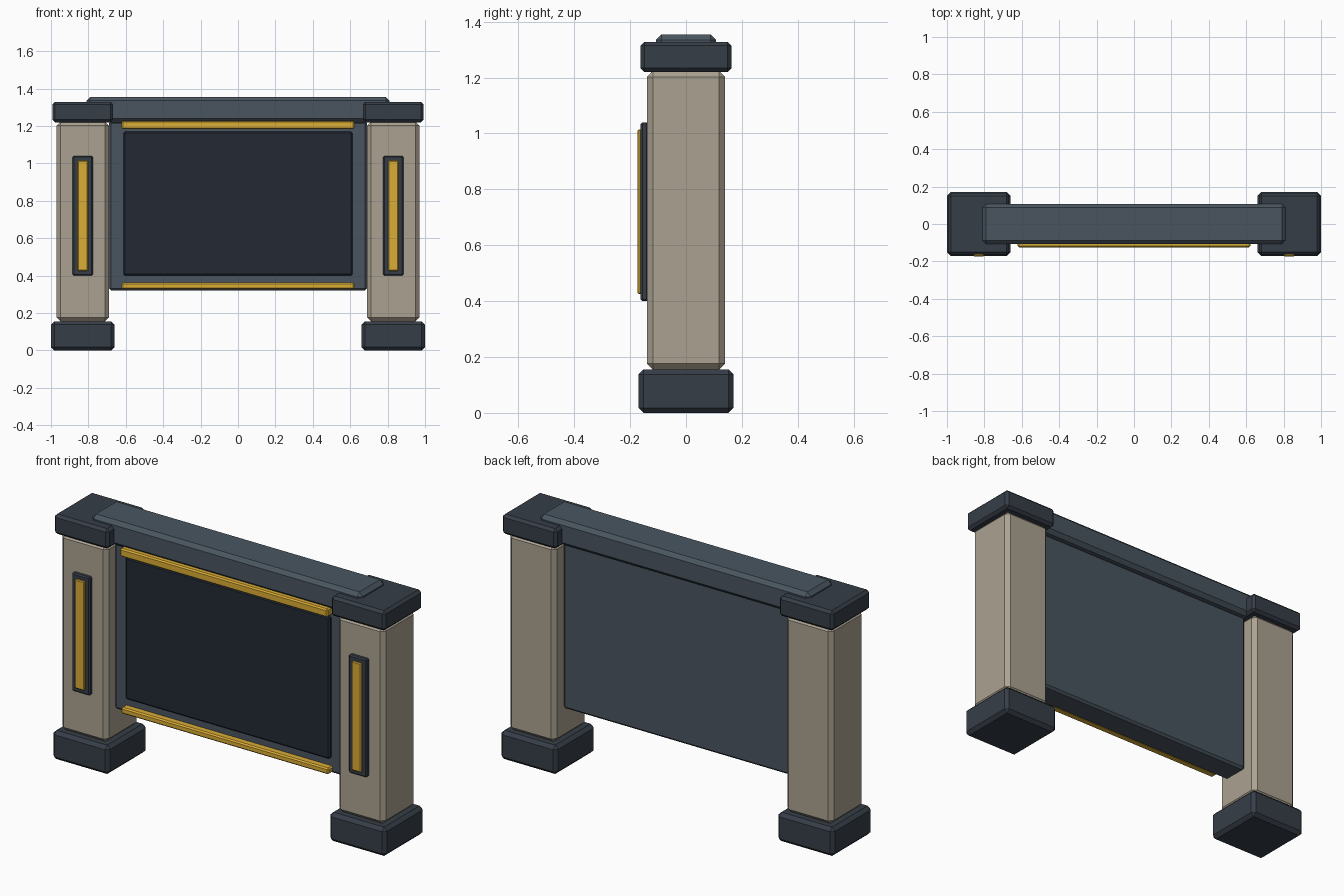
import bpy
import bmesh
from mathutils import Vector

if "Cube" in bpy.data.objects:
    bpy.data.objects.remove(bpy.data.objects["Cube"])


def material(name, rgb):
    m = bpy.data.materials.new(name)
    # picture colours converted from sRGB to linear
    m.diffuse_color = [(c / 255) ** 2.2 for c in rgb] + [1.0]
    m.use_nodes = True
    m.node_tree.nodes["Principled BSDF"].inputs["Base Color"].default_value = m.diffuse_color
    return m


STONE = material("stone", (170, 161, 144))
DARK = material("dark_slate", (57, 64, 73))
SLATE = material("slate", (75, 86, 96))
SCREEN = material("screen", (39, 45, 55))
GOLD = material("gold", (218, 172, 56))


def block(name, x, y, z, chamfer, mat):
    """Chamfered box spanning the given (min, max) ranges."""
    lo, hi = Vector((x[0], y[0], z[0])), Vector((x[1], y[1], z[1]))
    bm = bmesh.new()
    bmesh.ops.create_cube(bm, size=1)
    for v in bm.verts:
        v.co = (lo + hi) / 2 + v.co * (hi - lo)
    bmesh.ops.bevel(bm, geom=bm.edges[:], offset=chamfer, segments=1,
                    affect='EDGES', profile=0.5)
    mesh = bpy.data.meshes.new(name)
    bm.to_mesh(mesh)
    bm.free()
    mesh.materials.append(mat)
    obj = bpy.data.objects.new(name, mesh)
    bpy.context.collection.objects.link(obj)
    return obj


# posts with base, cap and front light, one set per side
for side, cx in (("left", -0.83), ("right", 0.83)):
    def part(name, half_width, y, z, chamfer, mat):
        block(f"{side}_{name}", (cx - half_width, cx + half_width), y, z, chamfer, mat)

    part("base", 0.17, (-0.17, 0.17), (0, 0.156), 0.018, DARK)
    part("post", 0.14, (-0.14, 0.14), (0.154, 1.224), 0.022, STONE)
    part("cap", 0.163, (-0.163, 0.163), (1.22, 1.328), 0.014, DARK)
    part("light_plate", 0.054, (-0.162, -0.135), (0.40, 1.04), 0.006, DARK)
    part("light_strip", 0.028, (-0.173, -0.155), (0.425, 1.015), 0.004, GOLD)

# top beam resting over the caps
block("top_beam", (-0.81, 0.81), (-0.108, 0.108), (1.22, 1.355), 0.02, SLATE)

# hanging board and its recessed-looking dark face
block("board", (-0.69, 0.69), (-0.075, 0.07), (0.32, 1.226), 0.012, SLATE)
block("board_face", (-0.612, 0.612), (-0.092, -0.06), (0.40, 1.17), 0.008, SCREEN)

# gold trim above and below the face
block("upper_trim", (-0.622, 0.622), (-0.125, -0.07), (1.183, 1.228), 0.007, GOLD)
block("lower_trim", (-0.622, 0.622), (-0.115, -0.07), (0.328, 0.362), 0.007, GOLD)
